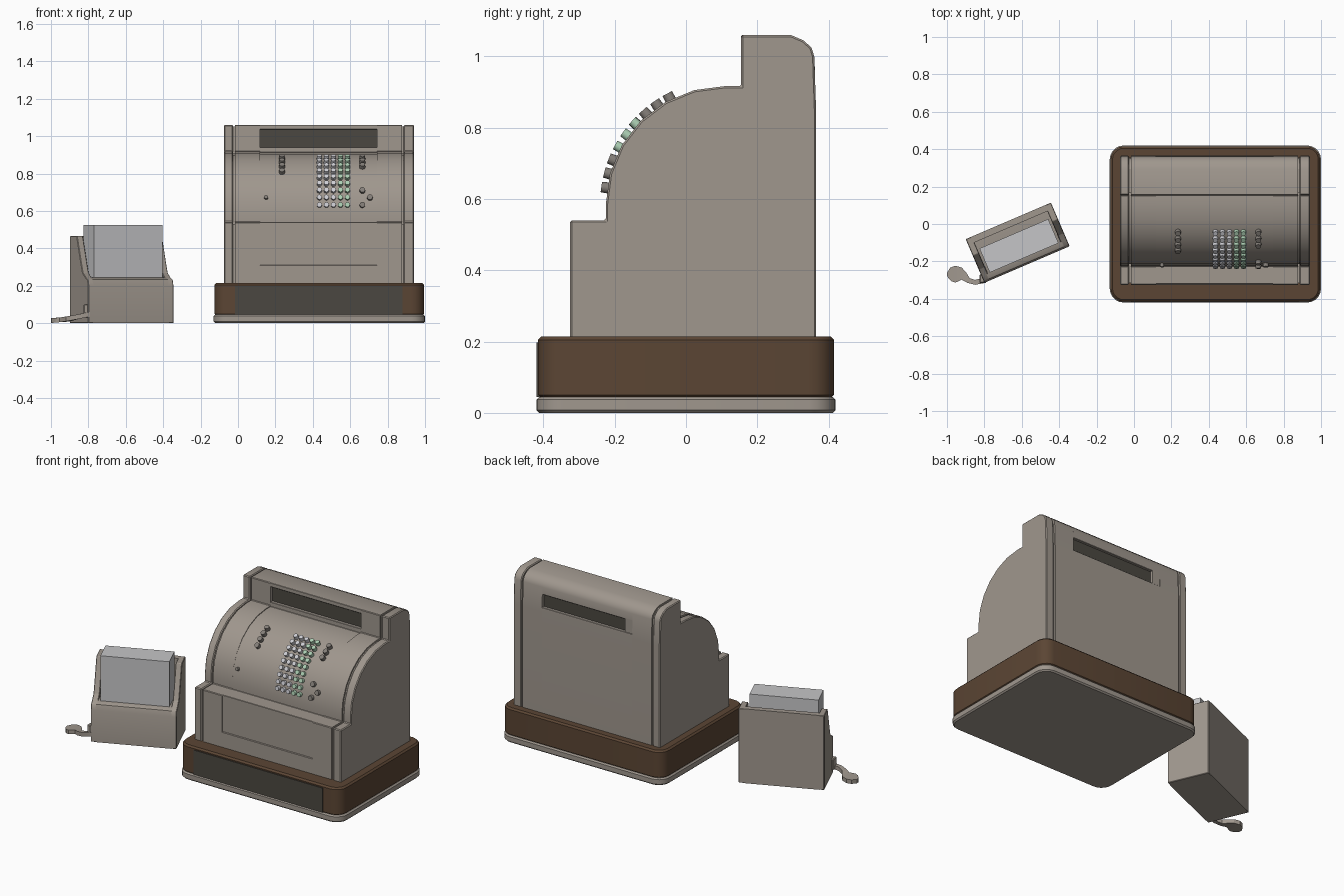
import bpy, bmesh
from math import radians, sin, cos, pi
from mathutils import Matrix, Vector

if "Cube" in bpy.data.objects:
    bpy.data.objects.remove(bpy.data.objects["Cube"], do_unlink=True)


def material(name, rgb):
    m = bpy.data.materials.new(name)
    m.use_nodes = True
    m.diffuse_color = (*rgb, 1)
    m.node_tree.nodes["Principled BSDF"].inputs["Base Color"].default_value = (*rgb, 1)
    return m


TAUPE = material("taupe_metal", (0.35, 0.31, 0.27))
WOOD = material("brown_wood", (0.105, 0.06, 0.034))
DARK = material("dark_panel", (0.07, 0.064, 0.053))
PAPER = material("pale_paper", (0.56, 0.56, 0.57))
WHITE = material("white_key", (0.62, 0.62, 0.66))
GREEN = material("green_key", (0.42, 0.63, 0.46))
GREY = material("grey_key", (0.23, 0.21, 0.19))


def finish(name, bm, mat, bevel=0, along_x=False, matrix=None):
    """Chamfer the sharp edges, then turn the bmesh into an object."""
    bmesh.ops.recalc_face_normals(bm, faces=bm.faces)
    if bevel:
        edges = [e for e in bm.edges if e.calc_face_angle(0) > radians(35)]
        if along_x:
            edges = [e for e in edges if abs(e.verts[0].co.x - e.verts[1].co.x) > 1e-4]
        bmesh.ops.bevel(bm, geom=edges, offset=bevel, segments=1, affect='EDGES',
                        clamp_overlap=True)
    if matrix:
        bm.transform(matrix)
    me = bpy.data.meshes.new(name)
    bm.to_mesh(me)
    bm.free()
    me.materials.append(mat)
    for p in me.polygons:
        p.use_smooth = True
    me.set_sharp_from_angle(angle=radians(30))
    ob = bpy.data.objects.new(name, me)
    bpy.context.collection.objects.link(ob)
    return ob


def extrude(points, offset):
    bm = bmesh.new()
    face = bm.faces.new([bm.verts.new(p) for p in points])
    new = bmesh.ops.extrude_face_region(bm, geom=[face])["geom"]
    bmesh.ops.translate(bm, vec=offset, verts=[g for g in new if isinstance(g, bmesh.types.BMVert)])
    return bm


def prism(name, profile, x0, x1, mat, **kw):
    """Extrude a (y, z) profile along x."""
    return finish(name, extrude([(x0, y, z) for y, z in profile], (x1 - x0, 0, 0)), mat, **kw)


def box(name, x, y, z, mat, **kw):
    return prism(name, [(y[0], z[0]), (y[1], z[0]), (y[1], z[1]), (y[0], z[1])], *x, mat, **kw)


def slab(name, x, y, z, r, mat, bevel):
    """Rounded rectangle seen from above, extruded upward."""
    pts = []
    for k, (cx, cy) in enumerate([(x[1] - r, y[1] - r), (x[0] + r, y[1] - r),
                                  (x[0] + r, y[0] + r), (x[1] - r, y[0] + r)]):
        for i in range(6):
            a = (k + i / 5) * pi / 2
            pts.append((cx + r * cos(a), cy + r * sin(a), z[0]))
    return finish(name, extrude(pts, (0, 0, z[1] - z[0])), mat, bevel=bevel)


# Base with drawer
slab("plinth", (-0.13, 1.0), (-0.42, 0.42), (0, 0.045), 0.075, TAUPE, 0.008)
slab("wooden_base", (-0.125, 0.995), (-0.415, 0.415), (0.04, 0.215), 0.07, WOOD, 0.01)
box("drawer_front", (-0.015, 0.88), (-0.419, -0.41), (0.045, 0.198), DARK)

# Cabinet side profile; the middle section is slightly sunk and has display notches
ARC_Y, ARC_Z, ARC_R = 0.11, 0.585, 0.335


def cabinet(mid=False, inset=0):
    d = 0.005 if mid else inset
    i = inset
    p = [(-0.325 + i, 0.2)]
    if mid:
        p += [(-0.325, 0.31), (-0.325 + d, 0.31)]
    p += [(-0.325 + d, 0.54 - i), (-0.225 + i, 0.54 - i)]
    for k in range(7):
        a = radians(15 * k)
        p.append((ARC_Y - (ARC_R - i) * cos(a), ARC_Z + (0.332 - d) * sin(a)))
    p.append((0.155 + i, 0.917 - d))
    if mid:
        p += [(0.155, 0.94), (0.18, 0.94), (0.18, 1.035), (0.155, 1.035)]
    p += [(0.155 + i, 1.06 - i), (0.295, 1.06 - i), (0.33 - i, 1.045 - i),
          (0.352 - i, 1.025 - i), (0.36 - i, 1.0 - i)]
    if mid:
        p += [(0.362, 0.955), (0.34, 0.955), (0.34, 0.875), (0.364, 0.875)]
    return p + [(0.365 - i, 0.85), (0.365 - i, 0.2)]


for side, x0, x1 in (("right", -0.075, -0.026), ("left", 0.886, 0.94)):
    prism(side + "_end_panel", cabinet(), x0, x1, TAUPE, bevel=0.005)
for side, x0, x1 in (("right", -0.03, -0.01), ("left", 0.87, 0.89)):
    prism(side + "_groove", cabinet(inset=0.01), x0, x1, TAUPE)
for side, x0, x1 in (("right", -0.016, 0.118), ("left", 0.742, 0.876)):
    prism(side + "_cabinet", cabinet(), x0, x1, TAUPE, bevel=0.004, along_x=True)
prism("middle_cabinet", cabinet(mid=True), 0.118, 0.742, TAUPE, bevel=0.002, along_x=True)
box("front_display", (0.118, 0.742), (0.174, 0.181), (0.94, 1.035), DARK)
box("back_display", (0.17, 0.742), (0.339, 0.346), (0.875, 0.955), DARK)
box("back_display_filler", (0.118, 0.17), (0.33, 0.362), (0.87, 0.96), TAUPE)


# Keys standing on the curved front, each given as (x, row)
def keys(name, places, mat, radius=0.0145):
    bm = bmesh.new()
    for x, row in places:
        a = radians(8 + 6.8 * row)
        d = Vector((0, -cos(a), sin(a)))
        pos = Vector((x, ARC_Y, ARC_Z)) + d * 0.337
        m = Matrix.Translation(pos) @ d.to_track_quat('Z', 'Y').to_matrix().to_4x4()
        bmesh.ops.create_cone(bm, cap_ends=True, segments=12, radius1=radius,
                              radius2=radius * 0.92, depth=0.028, matrix=m)
    finish(name, bm, mat)


def column(c):
    return 0.435 + 0.0375 * c


keys("white_keys", [(column(c), r) for c in range(3) for r in range(9)], WHITE)
keys("green_keys", [(column(c), r) for c in (3, 4) for r in range(9)], GREEN)
keys("function_keys", [(0.235, r) for r in range(5, 9)] + [(0.665, r) for r in range(6, 9)]
     + [(0.665, 0), (0.665, 2), (0.705, 1)], GREY, 0.016)
keys("lock", [(0.15, 1)], GREY, 0.011)

# Slip holder, turned beside the register
TURN = Matrix.Translation((-0.622, -0.1, 0)) @ Matrix.Rotation(radians(23.2), 4, 'Z')
lower = [(-0.127, 0), (-0.127, 0.2), (-0.117, 0.232), (-0.09, 0.243)]
cheek = lower + [(-0.05, 0.268), (-0.035, 0.3), (0.03, 0.465), (0.127, 0.465), (0.127, 0)]
prism("holder_body", lower + [(0.127, 0.243), (0.127, 0)], -0.22, 0.22, TAUPE, matrix=TURN)
for side, s in (("right", -1), ("left", 1)):
    prism("holder_%s_cheek" % side, cheek, s * 0.212, s * 0.248, TAUPE,
          bevel=0.003, matrix=TURN)
box("holder_back", (-0.22, 0.22), (0.092, 0.127), (0.2, 0.465), TAUPE, matrix=TURN)
box("paper_stack", (-0.2, 0.2), (-0.088, 0.052), (0.235, 0.525), PAPER, matrix=TURN)

# Curved lever: ribbon through (x, y, top height, half width)
path = [(-0.795, -0.3, 0.06, 0.015), (-0.85, -0.312, 0.048, 0.013), (-0.885, -0.302, 0.04, 0.014),
        (-0.908, -0.28, 0.035, 0.022), (-0.93, -0.27, 0.032, 0.038), (-0.955, -0.268, 0.03, 0.045),
        (-0.98, -0.27, 0.028, 0.036), (-0.999, -0.272, 0.026, 0.01)]
bm = bmesh.new()
rings = []
for i, (x, y, z, w) in enumerate(path):
    a, b = path[max(i - 1, 0)], path[min(i + 1, len(path) - 1)]
    n = Vector((a[1] - b[1], b[0] - a[0], 0)).normalized() * w
    rings.append([bm.verts.new((x + s * n.x, y + s * n.y, z - t))
                  for s, t in ((1, 0), (-1, 0), (-1, 0.025), (1, 0.025))])
for r, q in zip(rings, rings[1:]):
    for k in range(4):
        bm.faces.new((r[k], r[k - 1], q[k - 1], q[k]))
bm.faces.new(rings[0])
bm.faces.new(rings[-1])
finish("lever", bm, TAUPE)
box("lever_bracket", (-0.826, -0.8), (-0.315, -0.27), (0.03, 0.1), TAUPE, bevel=0.004)
